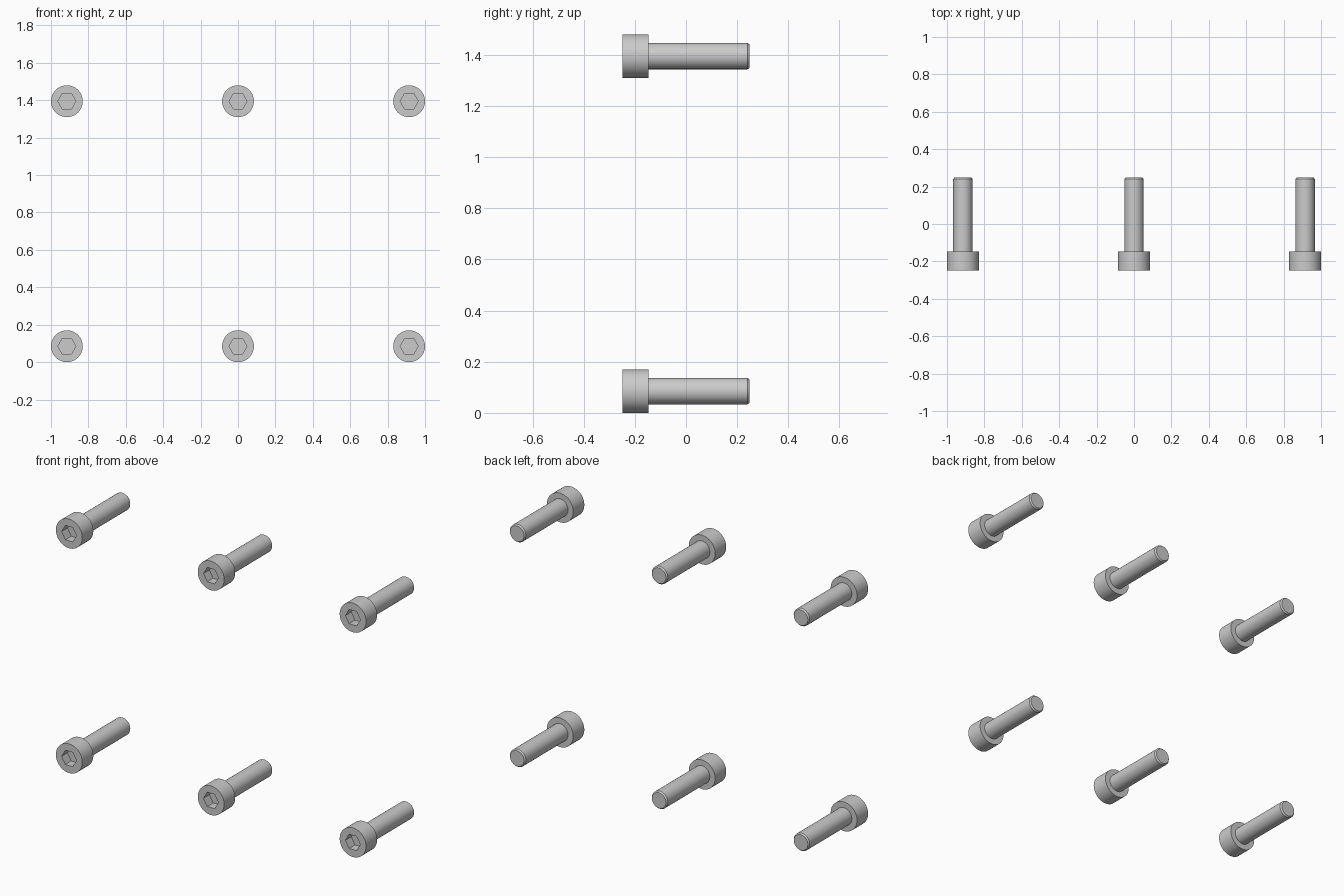
import bpy, bmesh, math

if "Cube" in bpy.data.objects:
    bpy.data.objects.remove(bpy.data.objects["Cube"])

N = 48
HEX_R = 0.048


def hex_radius(a):
    # distance to the edge of a hexagon with corners on the x axis
    local = (a % (math.pi / 3)) - math.pi / 6
    return HEX_R * math.cos(math.pi / 6) / math.cos(local)


# Profile along y: (y, radius), radius None means hexagonal ring
PROFILE = [(-0.195, None), (-0.249, None), (-0.249, 0.085), (-0.147, 0.085),
           (-0.147, 0.0515), (0.241, 0.0515), (0.249, 0.045)]


def make_screw(name, x, z):
    bm = bmesh.new()
    rings = []
    for y, r in PROFILE:
        ring = []
        for i in range(N):
            a = 2 * math.pi * i / N
            rad = hex_radius(a) if r is None else r
            ring.append(bm.verts.new((rad * math.cos(a), y, rad * math.sin(a))))
        rings.append(ring)
    for p, q in zip(rings, rings[1:]):
        for i in range(N):
            j = (i + 1) % N
            bm.faces.new((p[i], p[j], q[j], q[i]))
    # socket floor and shank tip
    bm.faces.new(rings[0])
    bm.faces.new(rings[-1])
    bmesh.ops.recalc_face_normals(bm, faces=bm.faces)
    me = bpy.data.meshes.new(name)
    bm.to_mesh(me)
    bm.free()
    ob = bpy.data.objects.new(name, me)
    ob.location = (x, 0, z)
    bpy.context.collection.objects.link(ob)
    bpy.ops.object.select_all(action='DESELECT')
    ob.select_set(True)
    bpy.context.view_layer.objects.active = ob
    bpy.ops.object.shade_smooth_by_angle(angle=math.radians(30))


# Two rows of three socket head screws
for row, z in (("lower", 0.085), ("upper", 1.395)):
    for col, x in (("left", -0.915), ("middle", 0.0), ("right", 0.915)):
        make_screw(f"{row}_{col}_screw", x, z)
